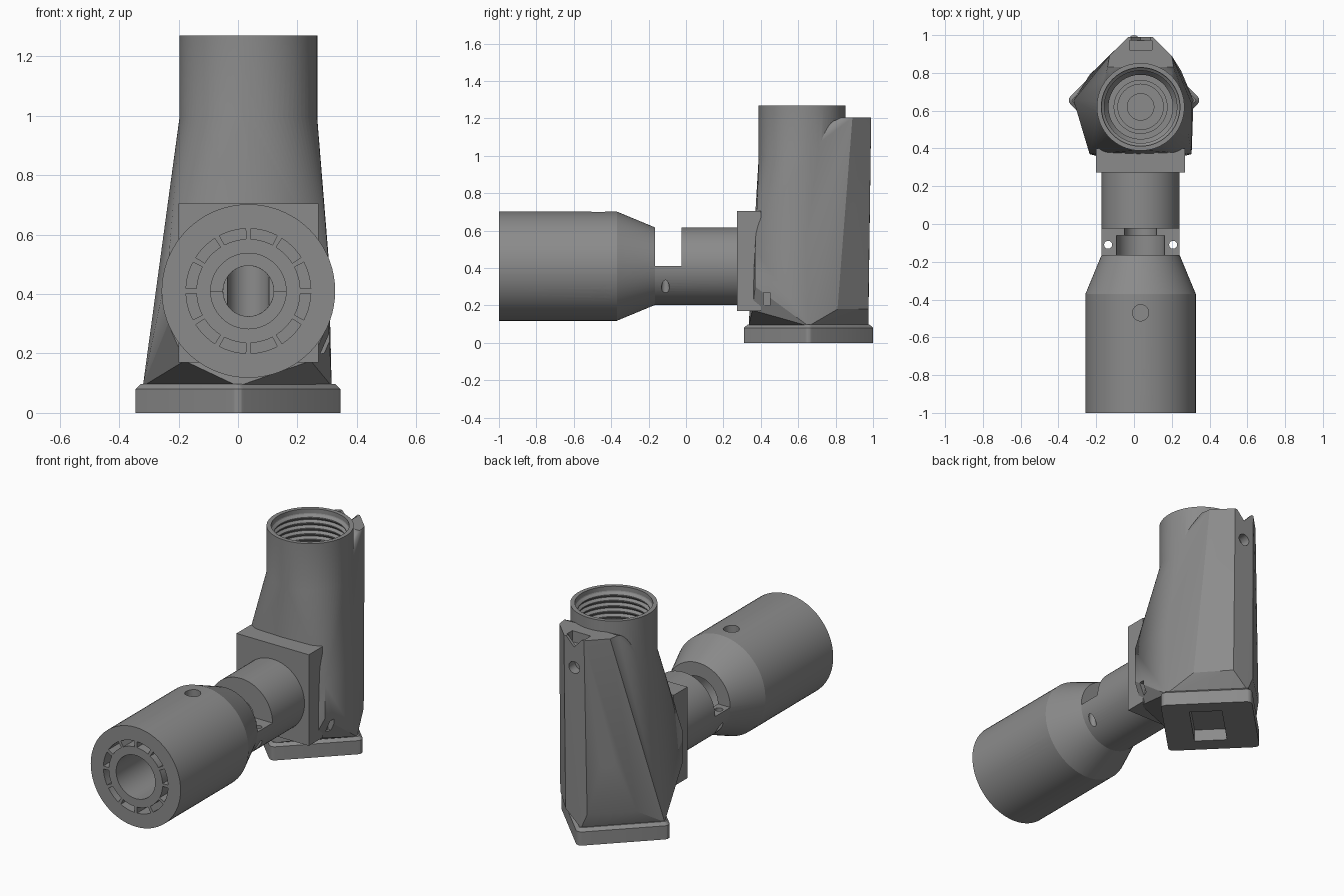
import bpy, bmesh, math
from mathutils import Matrix, Vector

if "Cube" in bpy.data.objects:
    bpy.data.objects.remove(bpy.data.objects["Cube"])

CX, CY, CZ = 0.035, 0.62, 0.41          # tower axis (x, y) and barrel axis height
grey = bpy.data.materials.new("grey_plastic")
grey.diffuse_color = (0.26, 0.26, 0.26, 1)
grey.use_nodes = True
grey.node_tree.nodes["Principled BSDF"].inputs["Base Color"].default_value = grey.diffuse_color


def finish(name, bm):
    bmesh.ops.recalc_face_normals(bm, faces=bm.faces)
    me = bpy.data.meshes.new(name)
    bm.to_mesh(me)
    bm.free()
    me.materials.append(grey)
    ob = bpy.data.objects.new(name, me)
    bpy.context.collection.objects.link(ob)
    return ob


def hull(name, pts):
    bm = bmesh.new()
    vs = [bm.verts.new(p) for p in pts]
    res = bmesh.ops.convex_hull(bm, input=vs)
    loose = {g for g in res["geom_interior"] + res["geom_unused"] if isinstance(g, bmesh.types.BMVert)}
    bmesh.ops.delete(bm, geom=list(loose), context='VERTS')
    bmesh.ops.dissolve_limit(bm, angle_limit=0.01, verts=bm.verts, edges=bm.edges)
    return finish(name, bm)


def lathe(name, profile, mat, closed=False, n=72):
    """Spin (radius, height) points around local z, then place with mat."""
    bm = bmesh.new()
    vs = [bm.verts.new((r, 0, h)) for r, h in profile]
    es = [bm.edges.new(p) for p in zip(vs, vs[1:])]
    if closed:
        es.append(bm.edges.new((vs[-1], vs[0])))
    bmesh.ops.spin(bm, geom=vs + es, cent=(0, 0, 0), axis=(0, 0, 1),
                   angle=2 * math.pi, steps=n, use_merge=True)
    bmesh.ops.remove_doubles(bm, verts=bm.verts, dist=1e-5)
    bm.transform(mat)
    return finish(name, bm)


def rod(p, direction, r, length, n=32):
    """Cylinder cutter that starts at p and runs along direction."""
    d = Vector(direction).normalized()
    bm = bmesh.new()
    bmesh.ops.create_cone(bm, cap_ends=True, segments=n, radius1=r, radius2=r, depth=length)
    bm.transform(Matrix.Translation(Vector(p) + d * length / 2) @ d.to_track_quat('Z', 'Y').to_matrix().to_4x4())
    return finish("cutter", bm)


def box(name, lo, hi, turn=None):
    lo, hi = Vector(lo), Vector(hi)
    bm = bmesh.new()
    bmesh.ops.create_cube(bm, size=1)
    bm.transform(Matrix.Translation((lo + hi) / 2) @ (turn or Matrix()) @ Matrix.Diagonal((*(hi - lo), 1)))
    return finish(name, bm)


def combine(ob, other, op='DIFFERENCE'):
    m = ob.modifiers.new("bool", 'BOOLEAN')
    m.operation, m.object, m.solver = op, other, 'EXACT'
    bpy.context.view_layer.objects.active = ob
    bpy.ops.object.modifier_apply(modifier=m.name)
    bpy.data.objects.remove(other)


def ring(x, y, z, r, n=72):
    return [(x + r * math.cos(2 * math.pi * i / n), y + r * math.sin(2 * math.pi * i / n), z) for i in range(n)]


# Barrel with tapered end and neck, hollow along y
along_y = Matrix.Translation((CX, 0, CZ)) @ Matrix.Rotation(-math.pi / 2, 4, 'X')
barrel = lathe("barrel", [(.127, -1), (.292, -1), (.292, -.37), (.207, -.165), (.207, .3),
                          (.085, .3), (.085, -.06), (.127, -.06)], along_y, closed=True)
combine(barrel, box("cutter", (-.4, -.165, CZ), (.5, -.025, 1)))        # open half of the neck
for s in (-1, 1):                                                       # pin holes in the neck
    combine(barrel, rod((CX + s * .172, -.11, 0), (0, 0, 1), .021, .6))

# Ring of twelve curved slots in the muzzle face
for k in range(12):
    bm = bmesh.new()
    angs = [math.radians(30 * k + 2.5 + 25 * i / 5) for i in range(6)]
    outline = [(.21, a) for a in angs] + [(.175, a) for a in reversed(angs)]
    f = bm.faces.new([bm.verts.new((CX + r * math.cos(a), -1.05, CZ + r * math.sin(a))) for r, a in outline])
    ext = bmesh.ops.extrude_face_region(bm, geom=[f])
    bmesh.ops.translate(bm, vec=(0, .4, 0), verts=[v for v in ext["geom"] if isinstance(v, bmesh.types.BMVert)])
    combine(barrel, finish("cutter", bm))

# Three radial screw holes and the countersunk top hole
for deg in (90, 210, -30):
    a = math.radians(deg)
    d = Vector((math.cos(a), 0, math.sin(a)))
    combine(barrel, rod(Vector((CX, -.47, CZ)) + d * .2, d, .043, .2))
combine(barrel, rod((CX, -.83, CZ + .25), (0, 0, 1), .065, .1))
combine(barrel, rod((CX, -.83, CZ), (0, 0, 1), .02, .3))

# Square mounting plate
plate = box("mounting_plate", (-.2, .272, .17), (.27, .40, .705))
combine(plate, rod((CX, .2, CZ), (0, 1, 0), .085, .4))
combine(plate, box("cutter", (-.3, .41, .20), (.4, .45, .28)))

# Faceted tower body with a rib along its back
pts = ring(CX, CY, 1.0, .231)
pts += [(x, .99, 1.205) for x in (-.03, .10)]                           # rib top
pts += [(CX + s * w, y, 1.205) for s in (-1, 1) for w, y in ((.165, .89), (.175, .83))]
pts += [(x, y, z) for x in (-.235, .305) for y, z in ((.37, .50), (.64, .52), (.37, .3))]
pts += [(x, .975, .18) for x in (-.04, .10)]
pts += [(x, .355, .175) for x in (-.18, .245)]                          # lower front corners
pts += [(-.235, .79, .18), (.25, .81, .18)]
pts += [(-.32, .655, .09), (.315, .655, .09), (0, .335, .09), (0, .975, .09)]
tower = hull("tower_body", pts)
combine(tower, lathe("collar", [(0, .85), (.232, .85), (.232, 1.27), (0, 1.27)],
                     Matrix.Translation((CX, CY, 0))), 'UNION')

# Threaded stepped bore from the top
thread = []
for i in range(6):
    z = 1.24 - i * .032
    thread += [(.206, z), (.192, z - .012), (.192, z - .018)]
bore_profile = ([(0, 1.3), (.208, 1.3), (.208, 1.245)] + thread +
                [(.17, 1.03), (.17, .95), (.14, .95), (.14, .8), (.12, .8), (.12, .6),
                 (.07, .6), (.07, -.1), (0, -.1)])
combine(tower, lathe("cutter", bore_profile, Matrix.Translation((CX, CY, 0))))
combine(tower, rod((CX, .25, CZ), (0, 1, 0), .085, .37, 48))            # bore from the barrel

# Screw holes in the rib and both rear flanks, notch at the rib top
for s in (-1, 1):
    d = Vector((s, 1, 0)).normalized()
    side = Vector((-s, 1, 0)).normalized()
    combine(tower, rod(Vector((CX, CY, .49)) + side * .09 + d * .2, d, .04, .4))
combine(tower, rod((CX, .93, 1.03), (0, 1, 0), .035, .2))
combine(tower, box("cutter", (-.025, .92, 1.14), (.095, .972, 1.3)))
combine(tower, hull("cutter", [(x, y, z) for y in (.95, 1.1)
                               for x, z in ((-.03, 1.22), (.10, 1.22), (CX, 1.15))]))
combine(tower, box("cutter", (.27, .415, .20), (.40, .45, .27)))        # small side window

# Diamond-shaped foot with rounded corners, chamfered top edge
corners = [(.315, 0), (-.315, 0), (0, .315), (0, -.315)]
foot = hull("foot", [p for x, y in corners for z, r in ((0, .03), (.08, .03), (.097, .012))
                     for p in ring(x, .655 + y, z, r, 16)])
turn = Matrix.Rotation(math.radians(45), 4, 'Z')
combine(foot, rod((CX, CY, -.1), (0, 0, 1), .07, .4, 48))
combine(foot, box("cutter", (-.15, .56, -.05), (.17, .74, .07), turn))  # pocket underneath
combine(foot, rod((.10, .76, -.05), (0, 0, 1), .08, .1, 6))             # hexagonal nut pocket

# Smooth the round surfaces, keep the facets sharp
for ob in (barrel, plate, tower, foot):
    bpy.ops.object.select_all(action='DESELECT')
    ob.select_set(True)
    bpy.context.view_layer.objects.active = ob
    bpy.ops.object.shade_smooth_by_angle(angle=math.radians(20))
